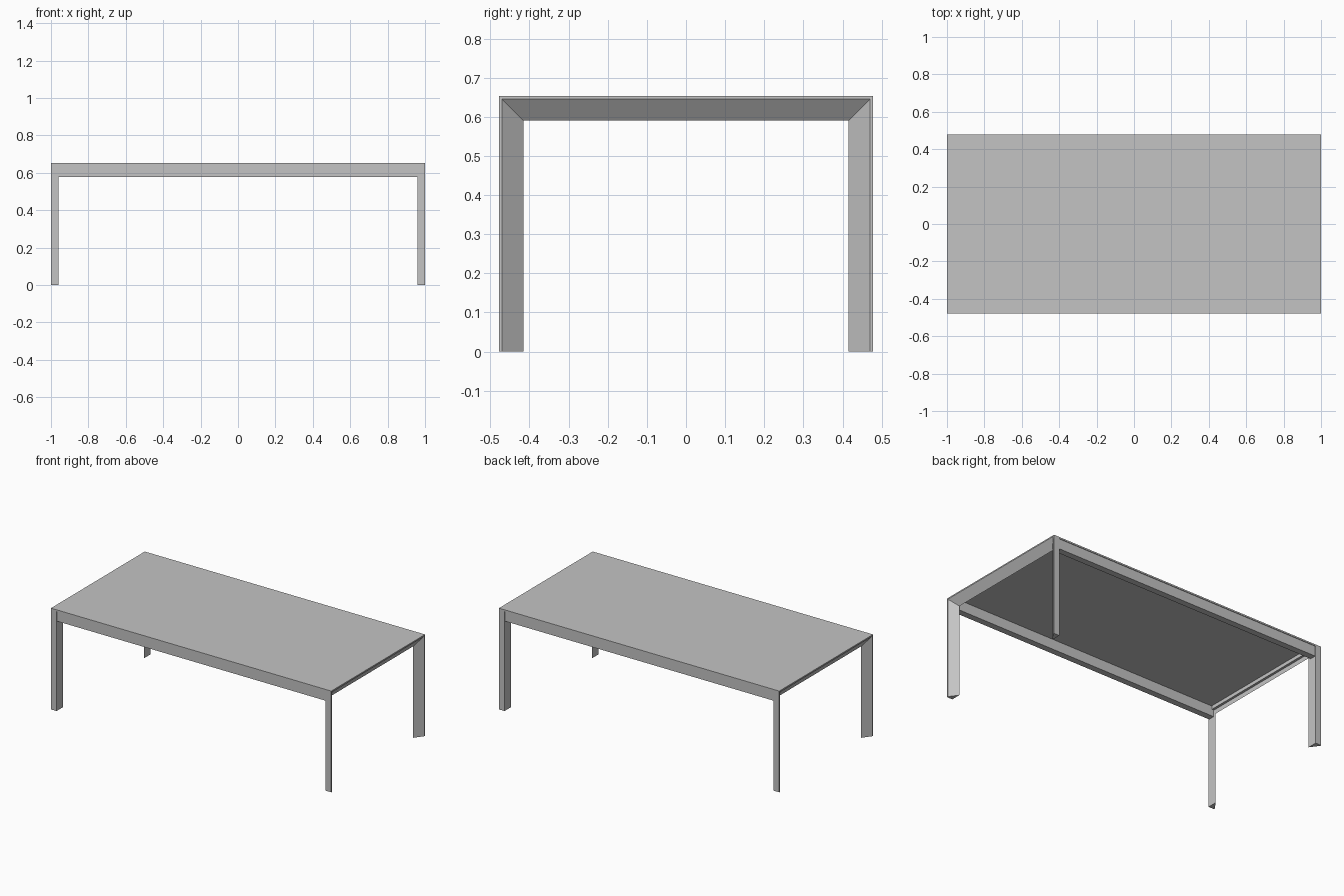
import bpy
import bmesh

if "Cube" in bpy.data.objects:
    bpy.data.objects.remove(bpy.data.objects["Cube"], do_unlink=True)

HALF_X, HALF_Y, HEIGHT = 1.0, 0.478, 0.653
INNER_X = 0.96      # inner plane of the end frames
SLAB = 0.01         # tabletop thickness

grey = bpy.data.materials.new("satin_grey")
grey.use_nodes = True
colour = (0.55, 0.55, 0.55, 1)
grey.diffuse_color = colour
grey.node_tree.nodes["Principled BSDF"].inputs["Base Color"].default_value = colour


def finish(name, bm):
    bmesh.ops.recalc_face_normals(bm, faces=bm.faces)
    mesh = bpy.data.meshes.new(name)
    bm.to_mesh(mesh)
    bm.free()
    mesh.materials.append(grey)
    obj = bpy.data.objects.new(name, mesh)
    bpy.context.collection.objects.link(obj)
    return obj


def box(name, low, high):
    bm = bmesh.new()
    bmesh.ops.create_cube(bm, size=1)
    for v in bm.verts:
        for i in range(3):
            v.co[i] = low[i] if v.co[i] < 0 else high[i]
    return finish(name, bm)


def end_frame(name, side):
    """Mitred arch: a bevelled profile swept up one leg, across and down."""
    # profile as (x, inset from the outer edge)
    profile = [(HALF_X, 0), (HALF_X, 0.008), (INNER_X, 0.063), (INNER_X, 0)]
    bm = bmesh.new()
    rings = []
    for sy, top in ((-1, False), (-1, True), (1, True), (1, False)):
        rings.append([bm.verts.new((side * x, sy * (HALF_Y - d),
                                    HEIGHT - d if top else 0))
                      for x, d in profile])
    n = len(profile)
    for a, b in zip(rings, rings[1:]):
        for i in range(n):
            j = (i + 1) % n
            bm.faces.new((a[i], a[j], b[j], b[i]))
    bm.faces.new(rings[0])
    bm.faces.new(rings[-1])
    return finish(name, bm)


# Tabletop between the end frames
box("tabletop", (-INNER_X, -HALF_Y, HEIGHT - SLAB), (INNER_X, HALF_Y, HEIGHT))

# Legs and top bar of each end
for label, side in (("left", 1), ("right", -1)):
    end_frame(label + "_end_frame", side)
    # Slim cross strip under the top, against the end frame
    xs = sorted((side * INNER_X, side * (INNER_X - 0.015)))
    box(label + "_cross_strip", (xs[0], -0.43, 0.62), (xs[1], 0.43, HEIGHT - SLAB))

# Long rails below the tabletop
for label, side in (("front", -1), ("back", 1)):
    ys = sorted((side * (HALF_Y - 0.004), side * (HALF_Y - 0.045)))
    box(label + "_rail", (-INNER_X, ys[0], 0.578), (INNER_X, ys[1], HEIGHT - SLAB))
